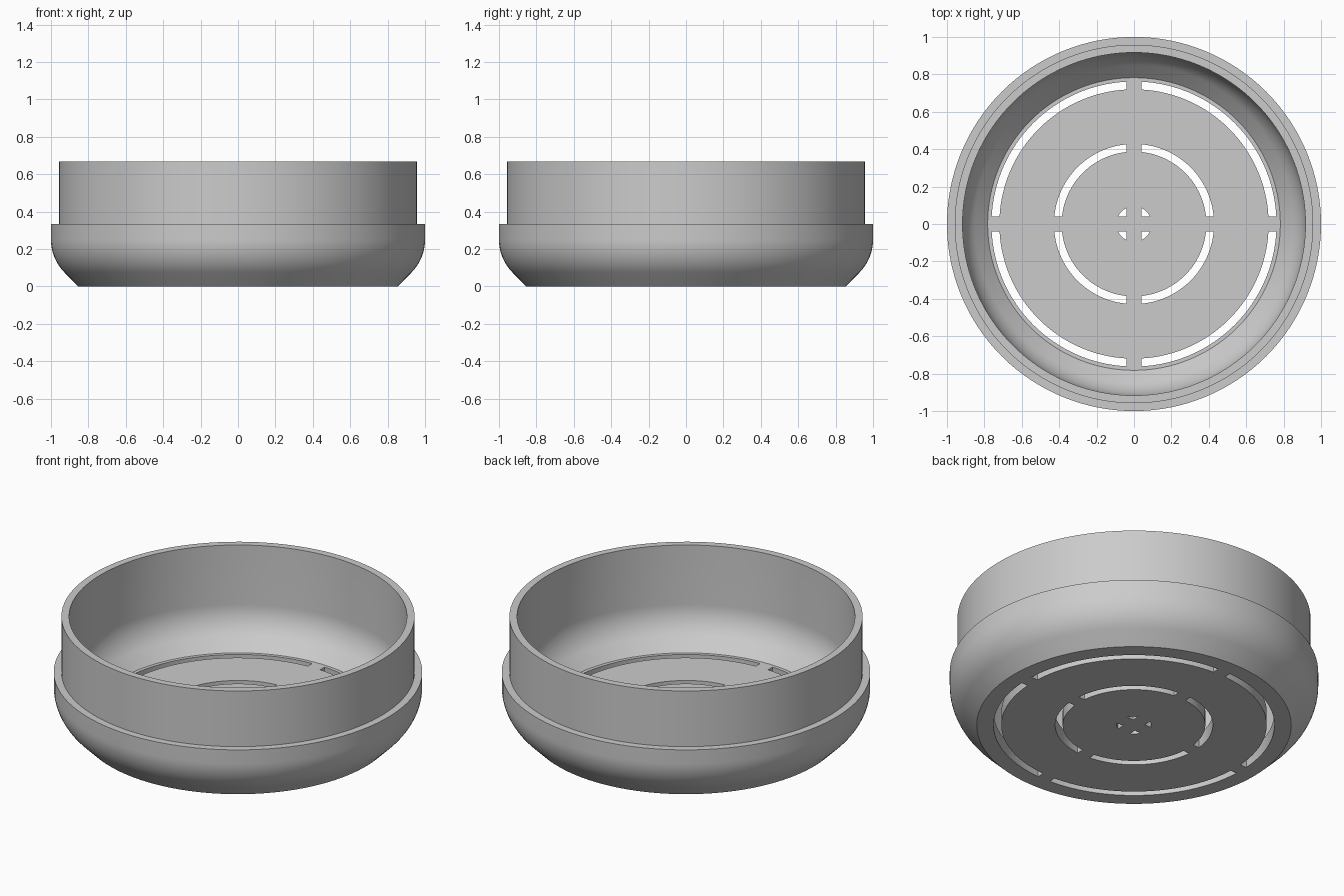
import bpy
import bmesh
from math import sin, cos, asin, pi, radians

cube = bpy.data.objects.get("Cube")
if cube:
    bpy.data.objects.remove(cube, do_unlink=True)

SEGMENTS = 128
WALL = 1 / 12        # floor and wall thickness
SPOKE = 0.041        # half width of the cross bars between slots

grey = bpy.data.materials.new("plain grey")
grey.use_nodes = True
colour = (0.6, 0.6, 0.6, 1)
grey.diffuse_color = colour
grey.node_tree.nodes["Principled BSDF"].inputs["Base Color"].default_value = colour


def add_object(name, bm):
    bmesh.ops.recalc_face_normals(bm, faces=bm.faces)
    mesh = bpy.data.meshes.new(name)
    bm.to_mesh(mesh)
    bm.free()
    mesh.materials.append(grey)
    obj = bpy.data.objects.new(name, mesh)
    bpy.context.collection.objects.link(obj)
    return obj


def lower_edge(scale, lift, steps=12):
    """Flat base edge, 45 degree slope and round fillet up to the wall."""
    points = [(0.8536, 0)]
    for i in range(steps + 1):
        a = radians(-45 + 45 * i / steps)
        points.append((0.75 + 0.25 * cos(a), 0.25 + 0.25 * sin(a)))
    return [(r * scale, z * scale + lift) for r, z in points]


# Bowl: shell profile turned around z, then closed by flat floor faces
profile = lower_edge(1, 0)
profile += [(1, 1 / 3), (1 - WALL / 2, 1 / 3), (1 - WALL / 2, 2 / 3), (1 - WALL, 2 / 3)]
profile += reversed(lower_edge(1 - WALL, WALL))

bm = bmesh.new()
rings = []
for r, z in profile:
    rings.append([bm.verts.new((r * cos(2 * pi * i / SEGMENTS),
                                r * sin(2 * pi * i / SEGMENTS), z))
                  for i in range(SEGMENTS)])
for low, high in zip(rings, rings[1:]):
    for i in range(SEGMENTS):
        j = (i + 1) % SEGMENTS
        bm.faces.new((low[i], low[j], high[j], high[i]))
bm.faces.new(rings[0])
bm.faces.new(rings[-1])
bowl = add_object("drain_bowl", bm)


def add_slot(bm, inner, outer, quarter, steps):
    """Quarter ring slot whose ends run parallel to the cross bars."""
    outline = []
    for r, forward in ((inner, True), (outer, False)):
        gap = asin(SPOKE / r)
        arc = [gap + (pi / 2 - 2 * gap) * i / steps for i in range(steps + 1)]
        if not forward:
            arc.reverse()
        outline += [(r, a + quarter * pi / 2) for a in arc]
    verts = [bm.verts.new((r * cos(a), r * sin(a), -0.05)) for r, a in outline]
    face = bm.faces.new(verts)
    top = bmesh.ops.extrude_face_region(bm, geom=[face])["geom"]
    moved = [v for v in top if isinstance(v, bmesh.types.BMVert)]
    bmesh.ops.translate(bm, verts=moved, vec=(0, 0, 0.2))


# Drain slots: three rings of four, cut through the floor
bm = bmesh.new()
for inner, outer, steps in ((0.0585, 0.094, 6), (0.387, 0.428, 24), (0.72, 0.762, 32)):
    for quarter in range(4):
        add_slot(bm, inner, outer, quarter, steps)
cutter = add_object("slot_cutter", bm)
cutter.hide_render = True

cut = bowl.modifiers.new("slots", "BOOLEAN")
cut.operation = "DIFFERENCE"
cut.solver = "EXACT"
cut.object = cutter

# Apply the cut, then smooth the round walls
bpy.ops.object.select_all(action="DESELECT")
bowl.select_set(True)
bpy.context.view_layer.objects.active = bowl
bpy.ops.object.modifier_apply(modifier=cut.name)
bpy.data.objects.remove(cutter, do_unlink=True)
bpy.ops.object.shade_smooth_by_angle(angle=radians(30))
